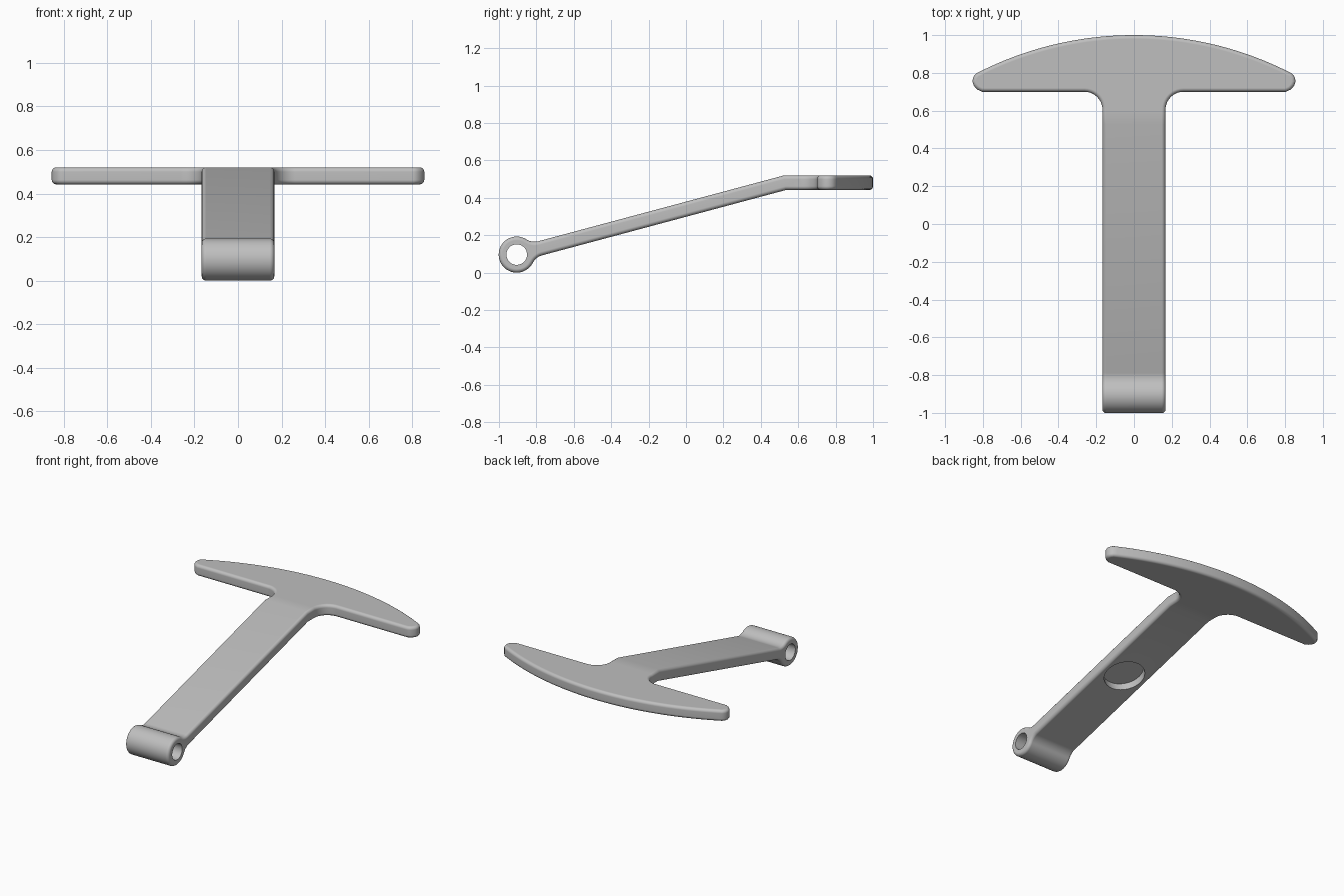
import bpy
import bmesh
from math import sin, cos, tan, pi, radians, sqrt, asin, atan2
from mathutils import Matrix, Vector

if "Cube" in bpy.data.objects:
    bpy.data.objects.remove(bpy.data.objects["Cube"], do_unlink=True)

TILT = radians(15)                 # slope of the arm
EYE = Vector((-0.905, 0.0965))     # pivot eye centre in (y, z)
EYE_R, HOLE_R = 0.0965, 0.055
THICK, TOP = 0.078, 0.52
HALF_W = 0.167

grey = bpy.data.materials.new("light_grey")
grey.use_nodes = True
grey.diffuse_color = (0.52, 0.52, 0.52, 1)
grey.node_tree.nodes["Principled BSDF"].inputs["Base Color"].default_value = grey.diffuse_color


def arc(cx, cy, r, a0, a1, n):
    return [(cx + r * cos(a0 + (a1 - a0) * i / n), cy + r * sin(a0 + (a1 - a0) * i / n))
            for i in range(n + 1)]


def prism(name, outline, place, depth):
    """Extrude a 2D outline placed in space along a depth vector."""
    bm = bmesh.new()
    face = bm.faces.new([bm.verts.new(place(p)) for p in outline])
    out = bmesh.ops.extrude_face_region(bm, geom=[face])
    moved = [v for v in out["geom"] if isinstance(v, bmesh.types.BMVert)]
    bmesh.ops.translate(bm, verts=moved, vec=depth)
    bmesh.ops.recalc_face_normals(bm, faces=bm.faces)
    mesh = bpy.data.meshes.new(name)
    bm.to_mesh(mesh)
    bm.free()
    mesh.materials.append(grey)
    obj = bpy.data.objects.new(name, mesh)
    bpy.context.collection.objects.link(obj)
    return obj


def apply(obj, kind, **settings):
    mod = obj.modifiers.new(kind.lower(), kind)
    for key, value in settings.items():
        setattr(mod, key, value)
    bpy.context.view_layer.objects.active = obj
    bpy.ops.object.modifier_apply(modifier=mod.name)


def cut(obj, tool, operation):
    apply(obj, "BOOLEAN", object=tool, operation=operation, solver="EXACT")
    bpy.data.objects.remove(tool, do_unlink=True)


# Side profile: eye, fillets, sloped arm and level grip (in arm-aligned axes first)
half, fil = THICK / 2, 0.08
reach = sqrt((EYE_R + fil) ** 2 - (half + fil) ** 2)
touch = atan2(half + fil, reach)
eye = arc(0, 0, EYE_R, touch, 2 * pi - touch, 48)
upper = arc(reach, half + fil, fil, -pi / 2, touch - pi, 10)
lower = [(u, -v) for u, v in reversed(upper)]
turned = [EYE + Matrix.Rotation(TILT, 2) @ Vector(p)
          for p in upper[:-1] + eye + lower[1:]]
axis_bend = EYE.x + (TOP - half - EYE.y) / tan(TILT)
shift = half * tan(TILT / 2)
profile = [tuple(p) for p in turned] + [
    (axis_bend + shift, TOP - THICK), (1.2, TOP - THICK),
    (1.2, TOP), (axis_bend - shift, TOP)]
handle = prism("handle", profile, lambda p: (-1, p[0], p[1]), (2, 0, 0))

# Plan outline: straight arm flowing into the crescent grip
bow = 1.82
side = [(HALF_W, -1.2)]
side += arc(HALF_W + 0.095, 0.605, 0.095, pi, pi / 2, 10)
side += [(0.805, 0.70), (0.83, 0.712), (0.848, 0.732), (0.856, 0.755),
         (0.85, 0.78), (0.835, 0.798)]
end = asin(0.815 / bow)
side += arc(0, 1 - bow, bow, pi / 2 - end, pi / 2, 24)
outline = side + [(-x, y) for x, y in reversed(side[:-1])]
cut(handle, prism("plan_cutter", outline, lambda p: (p[0], p[1], -1), (0, 0, 3)), "INTERSECT")

# Rounded rims
apply(handle, "BEVEL", width=0.02, segments=4, limit_method="ANGLE",
      angle_limit=radians(40), use_clamp_overlap=False)

# Pivot hole through the eye
hole = arc(EYE.x, EYE.y, HOLE_R, 0, 2 * pi, 48)[:-1]
cut(handle, prism("hole_cutter", hole, lambda p: (-1, p[0], p[1]), (2, 0, 0)), "DIFFERENCE")

# Round recess in the underside of the arm
normal = Vector((0, -sin(TILT), cos(TILT)))
along = Vector((0, cos(TILT), sin(TILT)))
middle = Vector((0, EYE.x, EYE.y)) + along * 0.83 - normal * (half + 0.05)
disc = arc(0, 0, 0.13, 0, 2 * pi, 64)[:-1]
cut(handle, prism("recess_cutter", disc,
                  lambda p: middle + Vector((p[0], 0, 0)) + along * p[1],
                  normal * 0.1), "DIFFERENCE")

# Smooth shading with flat large faces
bpy.ops.object.select_all(action="DESELECT")
handle.select_set(True)
bpy.context.view_layer.objects.active = handle
bpy.ops.object.shade_smooth_by_angle(angle=radians(35))
weighted = handle.modifiers.new("weighted_normals", "WEIGHTED_NORMAL")
weighted.keep_sharp = True
